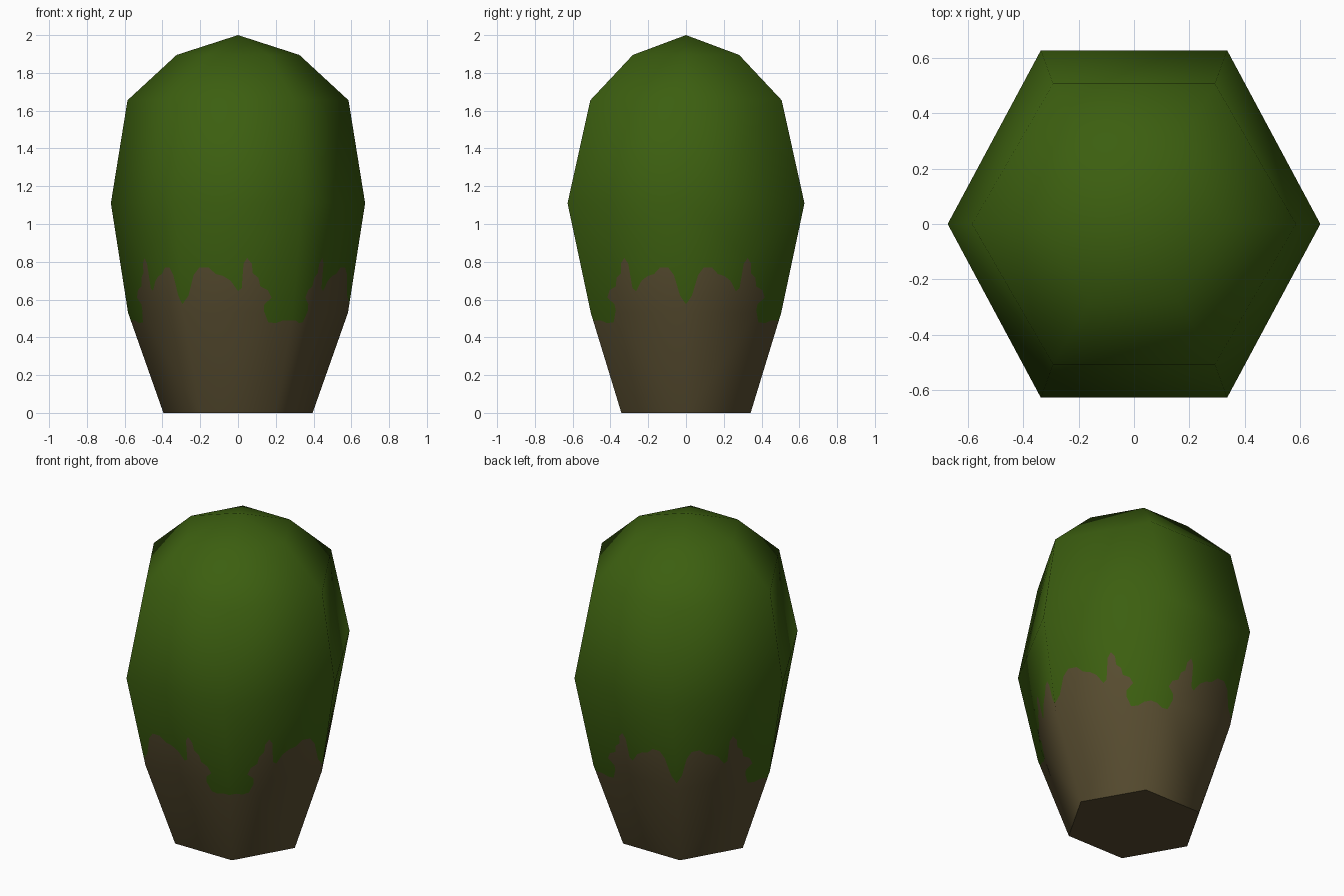
import bpy, math
from mathutils import Vector
from mathutils.geometry import delaunay_2d_cdt

if "Cube" in bpy.data.objects:
    bpy.data.objects.remove(bpy.data.objects["Cube"])

# Hexagonal rings: height, radius, depth scale, tilt of the smooth normal
RINGS = [(0.0, 0.395, 1.0, -0.35), (0.53, 0.582, 1.0, -0.25), (1.11, 0.673, 1.076, 0.0),
         (1.655, 0.585, 1.0, 0.53), (1.895, 0.325, 1.0, 1.7)]
TOP = 2.0

# Ragged moss edge on one panel (x, z); it repeats mirrored around the hexagon
EDGE = [(-0.21, 0.77), (-0.16, 0.77), (-0.12, 0.735), (-0.08, 0.725), (-0.04, 0.70), (0.0, 0.645),
        (0.02, 0.66), (0.03, 0.79), (0.05, 0.82), (0.075, 0.79), (0.08, 0.74), (0.11, 0.715),
        (0.12, 0.67), (0.16, 0.65), (0.18, 0.61), (0.14, 0.575), (0.137, 0.54), (0.16, 0.48),
        (0.20, 0.475), (0.24, 0.49)]
EDGE = [(-0.265, 0.62), (-0.24, 0.73)] + EDGE


def corner(i, k):
    z, r, depth, _ = RINGS[i]
    a = math.radians(60 * k)
    return Vector((r * math.cos(a), r * math.sin(a) * depth, z))


def corner_normal(i, k):
    a = math.radians(60 * k)
    return Vector((math.cos(a), math.sin(a), RINGS[i][3])).normalized()


def on_panel(fn, a, b, u, z):
    """Interpolate a ring quantity between corners a and b at height z."""
    i = 0 if z <= RINGS[1][0] else 1
    t = (z - RINGS[i][0]) / (RINGS[i + 1][0] - RINGS[i][0])
    return fn(i, a).lerp(fn(i, b), u).lerp(fn(i + 1, a).lerp(fn(i + 1, b), u), t)


def half_width(z):
    return (on_panel(corner, 0, 1, 0, z) - on_panel(corner, 0, 1, 1, z)).length / 2


# Cut one panel along the moss edge
z0, z1, z2 = (RINGS[i][0] for i in range(3))
line = [(0.0, 0.575)] + [((x / half_width(z) + 1) / 2, z) for x, z in EDGE] + [(1.0, 0.49)]
outline = [(0, z0), (1, z0), (1, z2), (0, z2), (0, z1), (1, z1)]
n = len(line)
cuts = [(i, i + 1) for i in range(n - 1)]
cuts += [(n + a, n + b) for a, b in ((0, 1), (1, 2), (2, 3), (3, 0), (4, 5))]
pts, _, tris, *_ = delaunay_2d_cdt([Vector(p) for p in line + outline], cuts, [], 0, 1e-5)
bark_area = line + [(1, z0), (0, z0)]


def is_bark(u, z):
    inside = False
    for (ua, za), (ub, zb) in zip(bark_area, bark_area[1:] + bark_area[:1]):
        if (za > z) != (zb > z) and u < ua + (z - za) * (ub - ua) / (zb - za):
            inside = not inside
    return inside


verts, normals, faces, mats, index = [], [], [], [], {}


def vert(p, nrm):
    key = tuple(round(c, 4) for c in p)
    if key not in index:
        index[key] = len(verts)
        verts.append(p)
        normals.append(nrm.normalized())
    return index[key]


def ring_vert(i, k):
    return vert(corner(i, k), corner_normal(i, k))


for k in range(6):
    # Lower two bands with the moss edge
    a, b = (k, k + 1) if k % 2 == 0 else (k + 1, k)
    for t in tris:
        c = sum((pts[j] for j in t), Vector((0, 0))) / 3
        f = [vert(on_panel(corner, a, b, *pts[j]), on_panel(corner_normal, a, b, *pts[j])) for j in t]
        if len(set(f)) == 3:
            faces.append(f if k % 2 == 0 else f[::-1])
            mats.append(1 if is_bark(c.x, c.y) else 0)
    # Crown
    for i in (2, 3):
        faces.append([ring_vert(i, k), ring_vert(i, k + 1), ring_vert(i + 1, k + 1), ring_vert(i + 1, k)])
        mats.append(0)
    faces.append([ring_vert(4, k), ring_vert(4, k + 1), vert(Vector((0, 0, TOP)), Vector((0, 0, 1)))])
    mats.append(0)


def material(name, color):
    m = bpy.data.materials.new(name)
    m.diffuse_color = (*color, 1)
    m.use_nodes = True
    m.node_tree.nodes["Principled BSDF"].inputs["Base Color"].default_value = m.diffuse_color
    return m


green = material("moss green", (0.045, 0.114, 0.005))
brown = material("bark brown", (0.095, 0.072, 0.029))


def add_object(name, v, f, materials):
    me = bpy.data.meshes.new(name)
    me.from_pydata(v, [], f)
    for m in materials:
        me.materials.append(m)
    ob = bpy.data.objects.new(name, me)
    bpy.context.collection.objects.link(ob)
    return me


# Bush body, smooth shaded
body = add_object("bush_body", verts, faces, [green, brown])
for p, m in zip(body.polygons, mats):
    p.material_index = m
    p.use_smooth = True
body.normals_split_custom_set_from_vertices(normals)

# Flat underside
add_object("underside", [corner(0, k) for k in range(6)], [[5, 4, 3, 2, 1, 0]], [brown])
